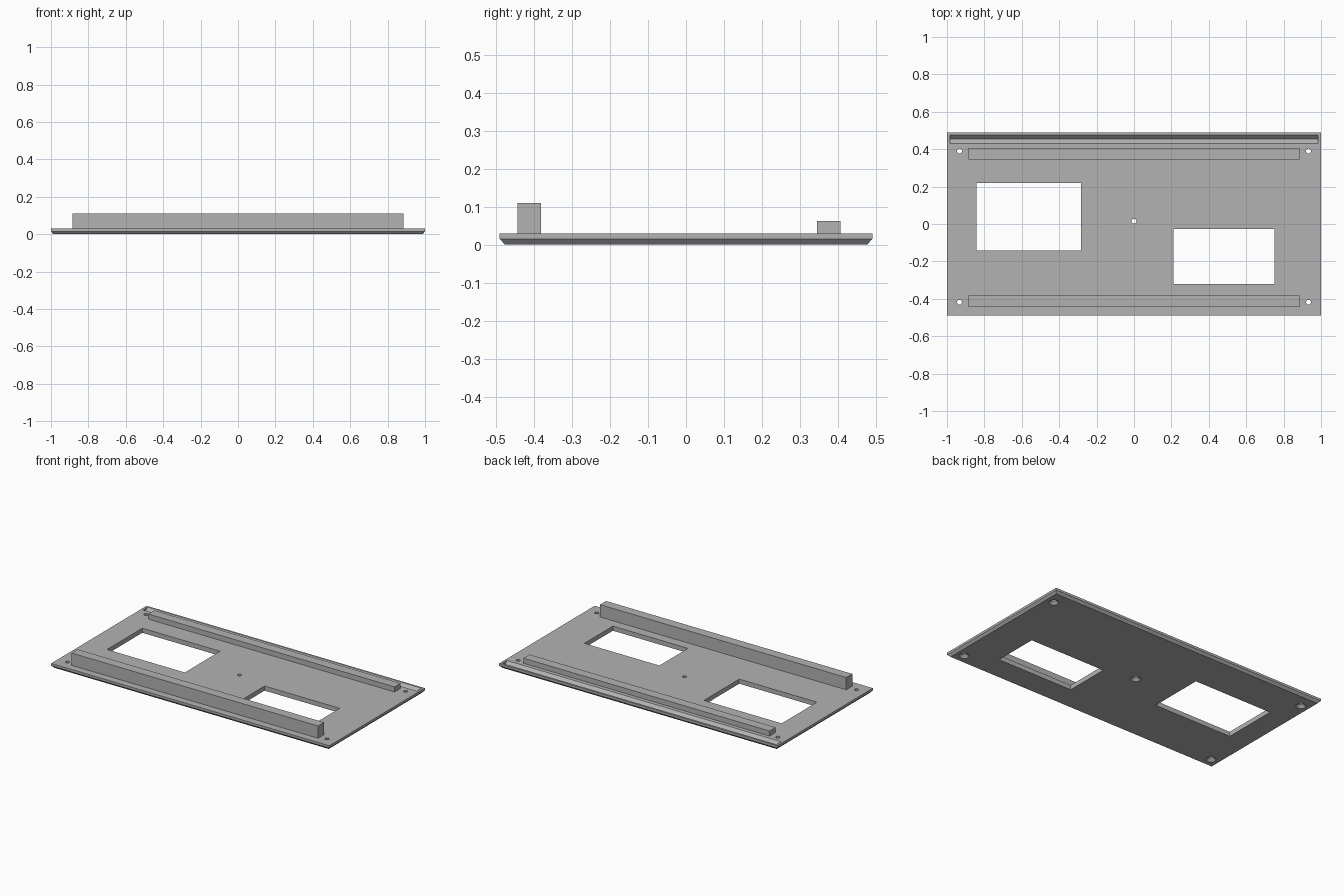
import bpy, bmesh, math

old = bpy.data.objects.get("Cube")
if old:
    bpy.data.objects.remove(old, do_unlink=True)

grey = bpy.data.materials.new("plain grey")
grey.use_nodes = True
colour = (0.45, 0.45, 0.45, 1)
grey.diffuse_color = colour
grey.node_tree.nodes["Principled BSDF"].inputs["Base Color"].default_value = colour

TOP = 0.03


def rect(x0, x1, y0, y1, z):
    return [(x0, y0, z), (x1, y0, z), (x1, y1, z), (x0, y1, z)]


def circle(x, y, r, z, n=32):
    return [(x + r * math.cos(2 * math.pi * i / n),
             y + r * math.sin(2 * math.pi * i / n), z) for i in range(n)]


def loft(bm, rings):
    """Closed solid through rings of equal point count."""
    loops = [[bm.verts.new(p) for p in ring] for ring in rings]
    n = len(loops[0])
    for a, b in zip(loops, loops[1:]):
        for i in range(n):
            j = (i + 1) % n
            bm.faces.new((a[i], a[j], b[j], b[i]))
    bm.faces.new(loops[0][::-1])
    bm.faces.new(loops[-1])


def make(name, solids):
    bm = bmesh.new()
    for rings in solids:
        loft(bm, rings)
    bmesh.ops.recalc_face_normals(bm, faces=bm.faces)
    mesh = bpy.data.meshes.new(name)
    bm.to_mesh(mesh)
    bm.free()
    mesh.materials.append(grey)
    obj = bpy.data.objects.new(name, mesh)
    bpy.context.collection.objects.link(obj)
    return obj


def box(x0, x1, y0, y1, z0, z1):
    return [rect(x0, x1, y0, y1, z0), rect(x0, x1, y0, y1, z1)]


# Base plate with a chamfered lower rim
plate = make("base_plate", [[rect(-0.986, 0.986, -0.476, 0.476, 0),
                             rect(-1, 1, -0.49, 0.49, 0.015),
                             rect(-1, 1, -0.49, 0.49, TOP)]])

# Two rectangular openings
cuts = [box(-0.842, -0.283, -0.142, 0.22, -0.1, 0.1),
        box(0.21, 0.75, -0.32, -0.027, -0.1, 0.1)]

# Screw holes, countersunk from below
for x, y in [(-0.933, 0.39), (0.933, 0.39), (-0.933, -0.418), (0.933, -0.418), (0, 0.015)]:
    cuts.append([circle(x, y, 0.04, -0.01), circle(x, y, 0.013, 0.017),
                 circle(x, y, 0.013, 0.1)])

# V groove along the back edge
groove_y, half = 0.454, 0.023
cuts.append([[(x, groove_y, TOP - half),
              (x, groove_y + 2 * half, TOP + half),
              (x, groove_y - 2 * half, TOP + half)] for x in (-0.985, 0.985)])

cutter = make("plate_cutter", cuts)
cutter.hide_render = True
mod = plate.modifiers.new("openings", "BOOLEAN")
mod.operation = "DIFFERENCE"
mod.solver = "EXACT"
mod.object = cutter
bpy.context.view_layer.objects.active = plate
bpy.ops.object.modifier_apply(modifier=mod.name)
bpy.data.objects.remove(cutter, do_unlink=True)

# Smooth hole walls, sharp elsewhere
bpy.ops.object.select_all(action="DESELECT")
plate.select_set(True)
bpy.ops.object.shade_smooth_by_angle(angle=math.radians(25))

# Tall front rail and low back rail
make("front_rail", [box(-0.885, 0.885, -0.443, -0.381, TOP, 0.11)])
make("back_rail", [box(-0.885, 0.885, 0.344, 0.406, TOP, 0.063)])
